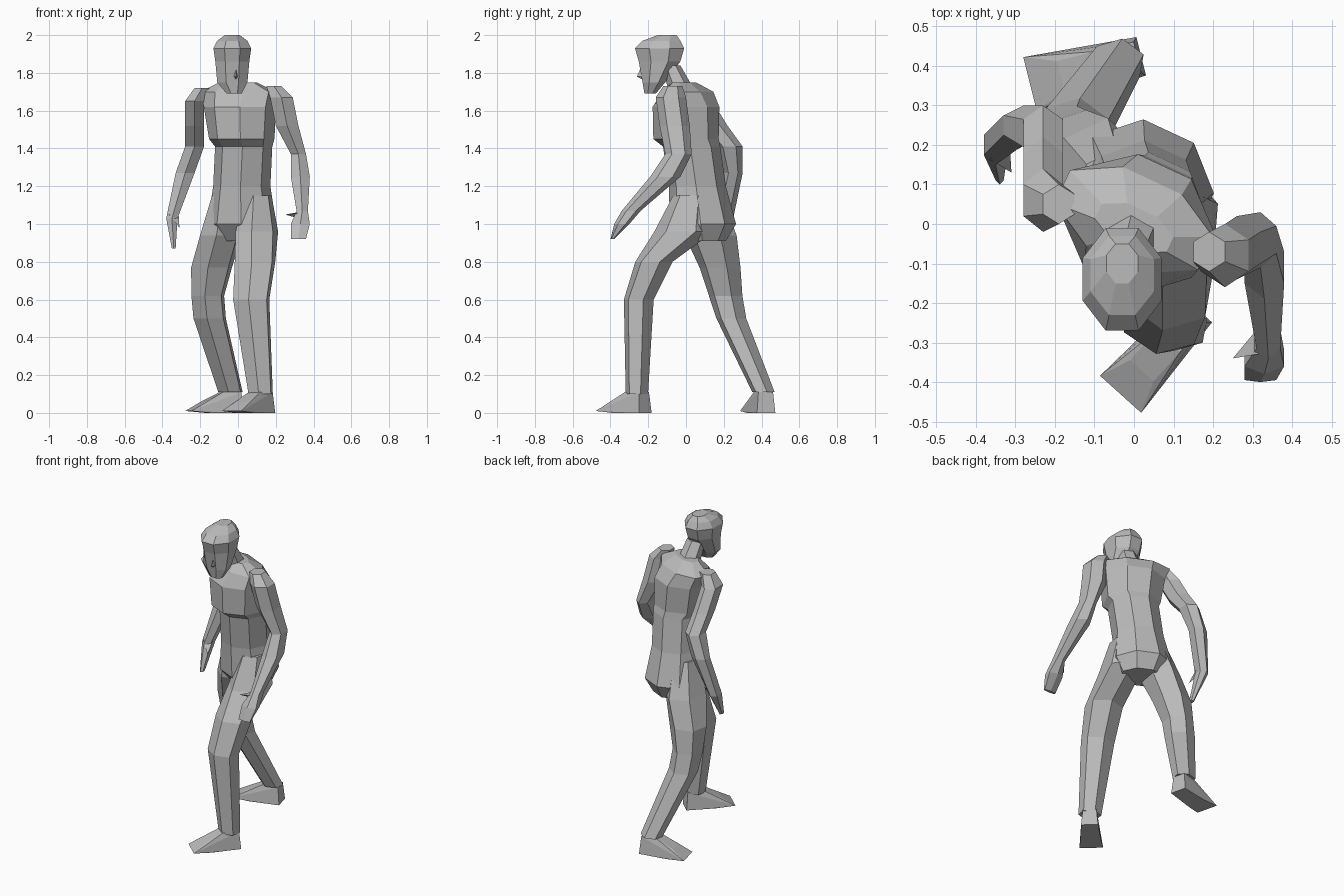
import bpy, bmesh
from math import sin, cos, pi, radians
from mathutils import Vector, Matrix

cube = bpy.data.objects.get("Cube")
if cube:
    bpy.data.objects.remove(cube, do_unlink=True)

grey = bpy.data.materials.new("plain grey")
grey.use_nodes = True
grey.diffuse_color = (.5, .5, .5, 1)
grey.node_tree.nodes["Principled BSDF"].inputs["Base Color"].default_value = grey.diffuse_color


def finish(bm, name):
    """Turn a bmesh into a flat-shaded object."""
    bmesh.ops.recalc_face_normals(bm, faces=bm.faces)
    mesh = bpy.data.meshes.new(name)
    bm.to_mesh(mesh)
    bm.free()
    mesh.materials.append(grey)
    part = bpy.data.objects.new(name, mesh)
    bpy.context.collection.objects.link(part)
    return part


def loft(name, rings, sides=6, yaw=0):
    """Skin level rings, each given as x, y, z, half width, half depth."""
    bm = bmesh.new()
    angles = [(2 * i + 1) * pi / sides for i in range(sides)]
    widest = max(cos(angle) for angle in angles)
    deepest = max(sin(angle) for angle in angles)
    turn = Matrix.Rotation(radians(yaw), 3, 'Z')
    loops = []
    for x, y, z, width, depth in rings:
        centre = Vector((x, y, z))
        loops.append([bm.verts.new(centre + turn @ Vector(
            (width * cos(angle) / widest, depth * sin(angle) / deepest, 0)))
            for angle in angles])
    for lower, upper in zip(loops, loops[1:]):
        for i in range(sides):
            j = (i + 1) % sides
            bm.faces.new((lower[i], lower[j], upper[j], upper[i]))
    bm.faces.new(loops[0])
    bm.faces.new(loops[-1])
    return finish(bm, name)


def hull(name, points):
    """Wrap a few points in a convex solid."""
    bm = bmesh.new()
    for point in points:
        bm.verts.new(point)
    bmesh.ops.convex_hull(bm, input=bm.verts)
    loose = [vert for vert in bm.verts if not vert.link_faces]
    bmesh.ops.delete(bm, geom=loose, context='VERTS')
    return finish(bm, name)


def foot(name, ankle, heading):
    """Wedge foot: mirrored heel, instep and toe points along the heading."""
    place = Matrix.Translation(ankle) @ Matrix.Rotation(radians(heading), 4, 'Z')
    heel, ankle_back, ankle_front = (-.06, .05, 0), (-.05, .04, .11), (.05, .04, .11)
    ball, instep, toe = (.12, .06, 0), (.15, .04, .06), (.23, .07, .01)
    outline = (heel, ankle_back, ankle_front, ball, instep, toe)
    return hull(name, [place @ Vector((along, side * half_width, height))
                       for along, half_width, height in outline
                       for side in (-1, 1)])


def thumb(name, root, tip):
    """Thin wedge from the side of the hand to the thumb tip."""
    root, tip = Vector(root), Vector(tip)
    spread = (tip - root).cross(Vector((0, 0, 1))).normalized() * .03
    drop = Vector((0, 0, -.03))
    return hull(name, [tip, root + spread, root - spread, root + drop])


# Twisted, forward-leaning trunk: straight back, chest ledge in front
loft("torso", [
    (.03, .1, .91, .12, .1),
    (.02, .09, 1, .17, .16),
    (.02, .06, 1.2, .14, .14),
    (.03, .03, 1.41, .14, .14),
    (.02, 0, 1.45, .16, .16),
    (.01, 0, 1.62, .18, .16),
    (0, .01, 1.7, .2, .11),
    (0, -.01, 1.75, .1, .05)], sides=8, yaw=-25)

# Neck and head
loft("neck", [(0, -.02, 1.7, .06, .07), (-.02, -.08, 1.84, .05, .05)])
loft("head", [
    (-.02, -.19, 1.69, .04, .03),
    (-.03, -.17, 1.75, .08, .06),
    (-.03, -.14, 1.86, .09, .11),
    (-.03, -.14, 1.93, .1, .13),
    (-.03, -.13, 1.97, .08, .1),
    (-.03, -.1, 2, .04, .05)], sides=8)
hull("nose", [(-.01, -.22, 1.87), (-.04, -.2, 1.78), (.01, -.2, 1.78),
              (-.01, -.26, 1.78), (-.01, -.2, 1.75)])

# Striding legs, tapering up into the hips, and feet
loft("left_leg", [
    (.12, -.26, .1, .06, .06),
    (.07, -.25, .6, .09, .08),
    (.09, -.17, .8, .1, .1),
    (.1, -.01, .96, .1, .16),
    (.1, .03, 1.15, .07, .1)], yaw=-10)
loft("right_leg", [
    (-.04, .41, .11, .06, .06),
    (-.15, .24, .5, .08, .08),
    (-.16, .21, .62, .08, .09),
    (-.14, .18, .77, .1, .11),
    (-.09, .13, .94, .1, .14),
    (-.06, .09, 1.15, .07, .1)], yaw=-10)
foot("left_foot", (.12, -.26, 0), -132)
foot("right_foot", (-.04, .41, 0), -166)

# Arms sloping off the shoulders and running into mitten hands
loft("left_arm", [
    (.19, -.07, 1.73, .04, .05),
    (.23, -.08, 1.67, .06, .08),
    (.26, -.06, 1.52, .06, .08),
    (.32, -.04, 1.37, .04, .07),
    (.33, -.11, 1.25, .05, .08),
    (.34, -.29, 1.07, .03, .05),
    (.33, -.34, 1, .05, .04),
    (.32, -.39, .92, .04, .01)])
loft("right_arm", [
    (-.19, .05, 1.72, .04, .05),
    (-.23, .06, 1.65, .05, .08),
    (-.23, .14, 1.52, .05, .08),
    (-.23, .23, 1.41, .05, .07),
    (-.28, .25, 1.27, .05, .05),
    (-.35, .2, 1.03, .03, .05),
    (-.34, .12, .87, .01, .02)])
thumb("left_thumb", (.32, -.3, 1.06), (.25, -.34, 1.05))
thumb("right_thumb", (-.34, .18, 1.05), (-.31, .13, .98))
